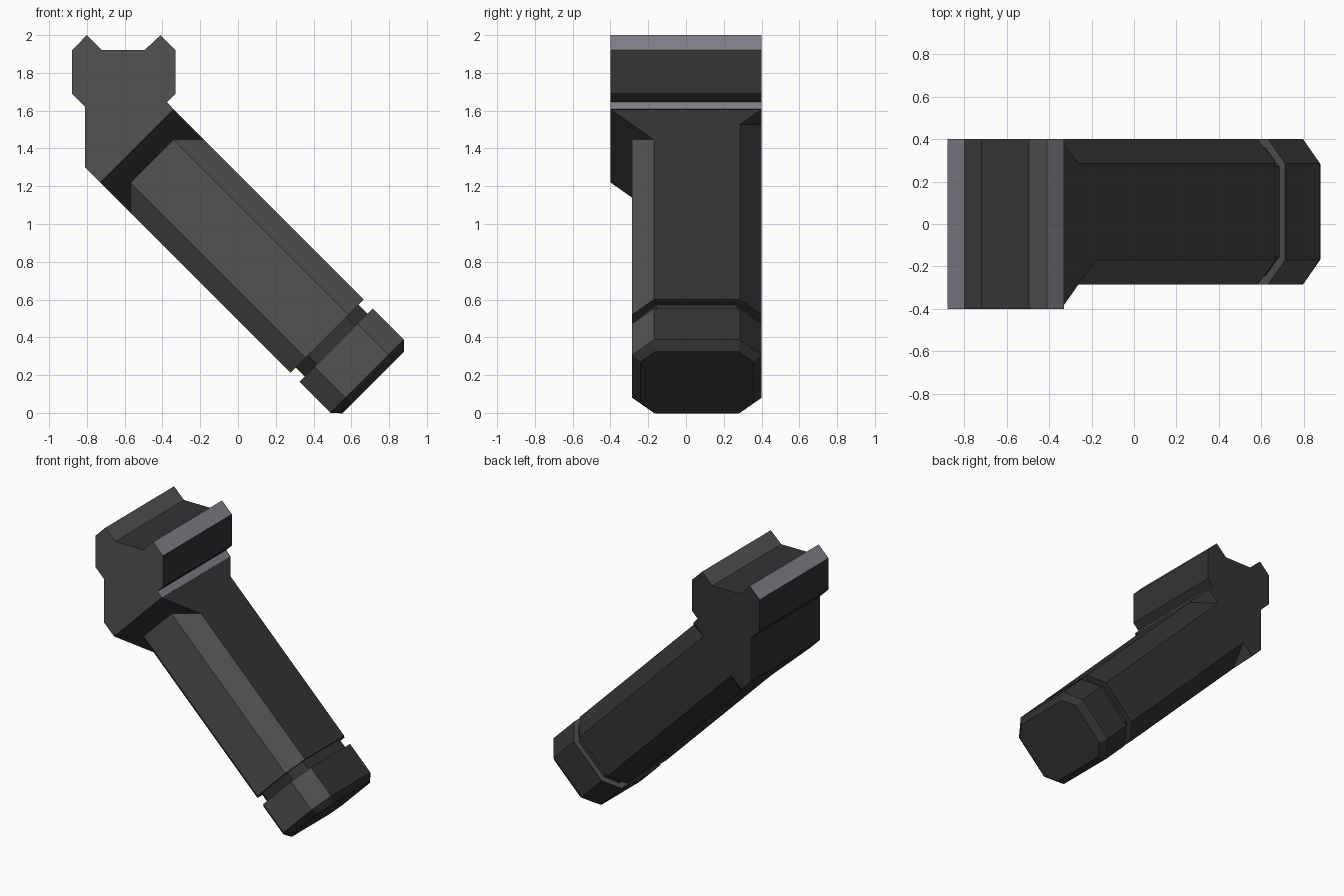
import bpy, bmesh
from mathutils import Vector

cube = bpy.data.objects.get("Cube")
if cube:
    bpy.data.objects.remove(cube, do_unlink=True)


def material(name, rgb):
    m = bpy.data.materials.new(name)
    m.use_nodes = True
    color = (*rgb, 1)
    m.diffuse_color = color
    m.node_tree.nodes["Principled BSDF"].inputs["Base Color"].default_value = color
    return m


MATERIALS = [material("near_black", (0.033, 0.033, 0.033)),
             material("dark_grey", (0.085, 0.085, 0.085)),
             material("blue_grey", (0.215, 0.21, 0.245))]
BLACK, GREY, BLUE = range(3)
AXIS = Vector((1, 0, -1)).normalized()   # direction the handle runs


def loft(name, rings, paint=lambda f: BLACK):
    """Join equal rings of points into a closed solid and colour its faces."""
    bm = bmesh.new()
    loops = [[bm.verts.new(p) for p in ring] for ring in rings]
    n = len(loops[0])
    for a, b in zip(loops, loops[1:]):
        for i in range(n):
            j = (i + 1) % n
            bm.faces.new((a[i], a[j], b[j], b[i]))
    bm.faces.new(loops[0])
    bm.faces.new(loops[-1])
    bmesh.ops.recalc_face_normals(bm, faces=bm.faces)
    bm.normal_update()
    for f in bm.faces:
        f.material_index = paint(f)
    mesh = bpy.data.meshes.new(name)
    bm.to_mesh(mesh)
    bm.free()
    for m in MATERIALS:
        mesh.materials.append(m)
    obj = bpy.data.objects.new(name, mesh)
    bpy.context.collection.objects.link(obj)
    return obj


def slanted(p, q, y):
    """p = x - z runs along the handle, q = x + z across it."""
    return Vector(((p + q) / 2, y, (q - p) / 2))


Q0, Q1, Y0, Y1 = 0.49, 1.265, -0.285, 0.40


def octagon(p, inset_q=0, inset_y=0, cq=0.16, cy=0.115):
    a, b, c, d = Q0 + inset_q, Q1 - inset_q, Y0 + inset_y, Y1 - inset_y
    pts = [(a + cq, c), (b - cq, c), (b, c + cy), (b, d - cy),
           (b - cq, d), (a + cq, d), (a, d - cy), (a, c + cy)]
    return [slanted(p, q, y) for q, y in pts]


def handle_paint(f):
    along = f.normal.dot(AXIS)
    if along < -0.9 or (f.normal.y < -0.5 and abs(along) < 0.3):
        return GREY
    return BLACK


def head_paint(f):
    if f.normal.y < -0.5:
        return GREY
    if 0.5 < f.normal.z < 0.9:   # slopes of the two rail ridges
        x = f.calc_center_median().x
        return GREY if -0.79 < x < -0.42 else BLUE
    return BLACK


# Rail clamp head
profile = [(-0.88, 1.92), (-0.80, 2.0), (-0.72, 1.92), (-0.495, 1.92),
           (-0.41, 2.0), (-0.33, 1.92), (-0.33, 1.69), (-0.375, 1.645),
           (-0.342, 1.608), (-0.73, 1.22), (-0.81, 1.30), (-0.81, 1.62), (-0.88, 1.69)]
loft("clamp_head", [[Vector((x, y, z)) for x, z in profile] for y in (-0.4, 0.4)], head_paint)

# Tapered shoulder between head and handle
START = -1.95


def shoulder_ring(p, half):
    return [slanted(p, q, y) for q, y in ((Q0, -half), (Q1, -half), (Q1, half), (Q0, half))]


loft("shoulder", [shoulder_ring(START, 0.4), shoulder_ring(START + 0.33, 0.165)])

# Eight-sided handle, recessed neck and bevelled end cap
loft("handle", [octagon(START), octagon(0.065)], handle_paint)
loft("neck", [octagon(0.03, 0.055, 0.04, 0.13, 0.09), octagon(0.2, 0.055, 0.04, 0.13, 0.09)])
loft("end_cap", [octagon(0.16), octagon(0.49), octagon(0.555, 0.06, 0.043, 0.11, 0.08)],
     handle_paint)
